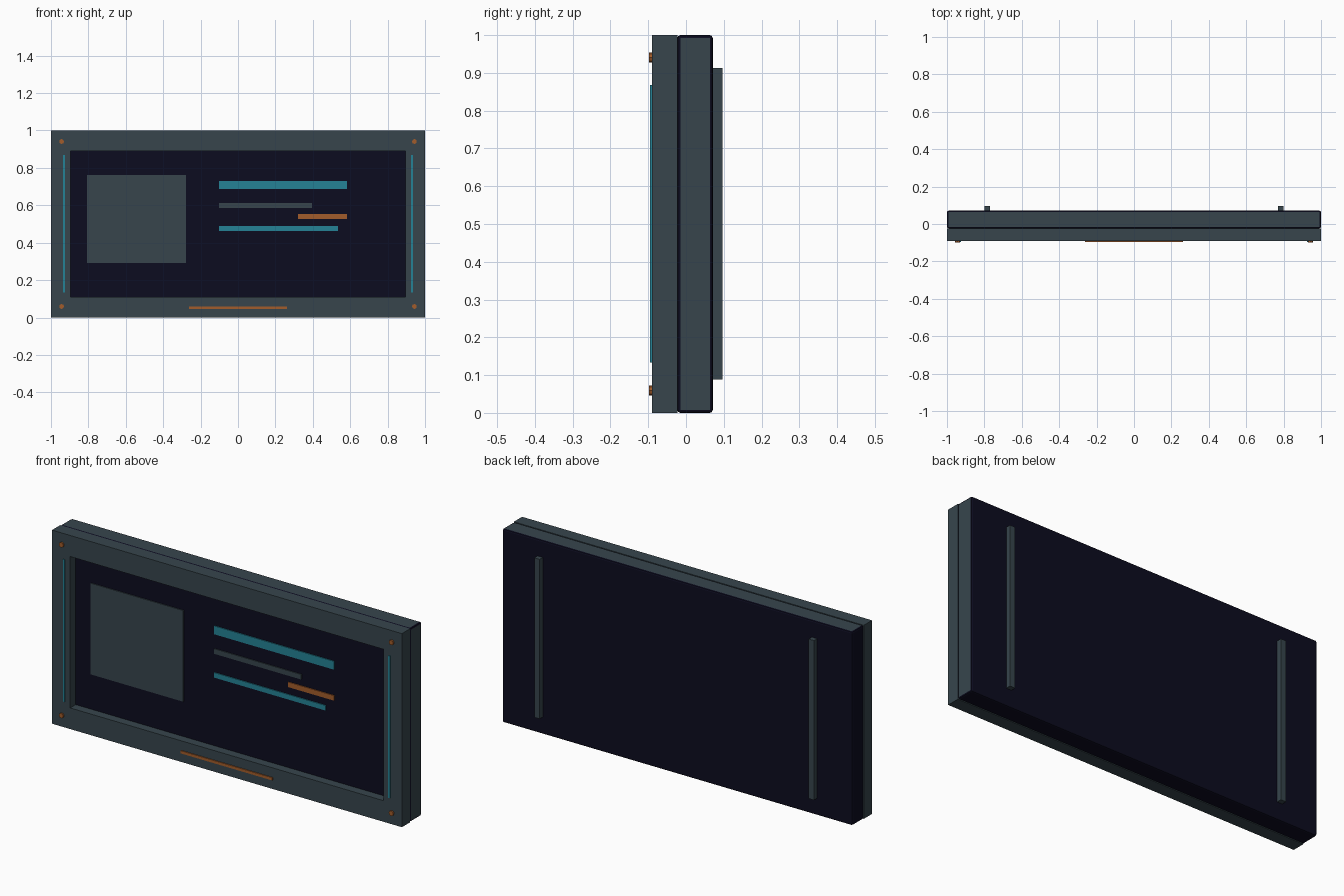
import bpy, bmesh, math
from mathutils import Matrix, Vector

if "Cube" in bpy.data.objects:
    bpy.data.objects.remove(bpy.data.objects["Cube"])


def material(name, rgb):
    m = bpy.data.materials.new(name)
    m.diffuse_color = (*rgb, 1.0)
    m.use_nodes = True
    m.node_tree.nodes["Principled BSDF"].inputs["Base Color"].default_value = m.diffuse_color
    return m


SLATE = material("slate grey", (0.038, 0.060, 0.073))
DARK = material("midnight navy", (0.0038, 0.0036, 0.0140))
TEAL = material("teal", (0.018, 0.225, 0.305))
ORANGE = material("burnt orange", (0.365, 0.107, 0.024))


def finish(name, bm, *mats):
    bmesh.ops.recalc_face_normals(bm, faces=bm.faces)
    me = bpy.data.meshes.new(name)
    bm.to_mesh(me)
    bm.free()
    for m in mats:
        me.materials.append(m)
    ob = bpy.data.objects.new(name, me)
    bpy.context.collection.objects.link(ob)
    return ob


def box_mesh(x0, x1, y0, y1, z0, z1):
    bm = bmesh.new()
    size = Matrix.Diagonal((x1 - x0, y1 - y0, z1 - z0, 1))
    centre = Vector(((x0 + x1) / 2, (y0 + y1) / 2, (z0 + z1) / 2))
    bmesh.ops.create_cube(bm, size=1, matrix=Matrix.Translation(centre) @ size)
    return bm


def box(name, mat, *bounds):
    return finish(name, box_mesh(*bounds), mat)


FRONT, SEAM, BACK, SCREEN = -0.09, -0.023, 0.071, -0.045

# Rear housing: navy with bevelled edges, slate top and right panels
bm = box_mesh(-1, 1, SEAM, BACK, 0, 1)
bmesh.ops.bevel(bm, geom=bm.edges[:], offset=0.008, segments=2,
                profile=0.5, affect='EDGES')
bm.normal_update()
for f in bm.faces:
    if f.normal.x > 0.99 or f.normal.z > 0.99:
        f.material_index = 1
finish("rear_housing", bm, DARK, SLATE)

# Front frame: rectangular ring
bm = bmesh.new()
rings = []
for hx, hz, y in ((1, 0.5, FRONT), (1, 0.5, SEAM),
                  (0.896, 0.391, SEAM), (0.896, 0.391, FRONT)):
    rings.append([bm.verts.new((sx * hx, y, 0.5 + sz * hz))
                  for sx, sz in ((-1, -1), (1, -1), (1, 1), (-1, 1))])
for i in range(4):
    a, b = rings[i], rings[(i + 1) % 4]
    for j in range(4):
        k = (j + 1) % 4
        bm.faces.new((a[j], a[k], b[k], b[j]))
finish("front_frame", bm, SLATE)

# Recessed screen and the plates displayed on it
box("screen", DARK, -0.896, 0.896, SCREEN, SEAM + 0.004, 0.109, 0.891)
for name, mat, x0, x1, z0, z1 in (
        ("picture_panel", SLATE, -0.807, -0.278, 0.291, 0.762),
        ("heading_bar", TEAL, -0.102, 0.583, 0.687, 0.730),
        ("detail_bar", SLATE, -0.102, 0.396, 0.586, 0.612),
        ("accent_bar", ORANGE, 0.320, 0.583, 0.527, 0.553),
        ("lower_bar", TEAL, -0.102, 0.535, 0.463, 0.489)):
    box(name, mat, x0, x1, SCREEN - 0.005, SCREEN + 0.002, z0, z1)

# Orange light bar on the lower frame
box("base_light_bar", ORANGE, -0.262, 0.262, -0.095, FRONT + 0.002, 0.046, 0.060)

for side, s in (("left", -1), ("right", 1)):
    # Side light strips and rear mounting rails
    box(side + "_light_strip", TEAL, s * 0.93 - 0.005, s * 0.93 + 0.005,
        -0.095, FRONT + 0.002, 0.134, 0.868)
    box(side + "_mounting_rail", SLATE, s * 0.784 - 0.015, s * 0.784 + 0.015,
        BACK - 0.005, 0.097, 0.089, 0.913)
    # Corner bolts
    for level, z in (("lower", 0.059), ("upper", 0.941)):
        bm = bmesh.new()
        bmesh.ops.create_cone(
            bm, cap_ends=True, segments=8, radius1=0.013, radius2=0.013, depth=0.012,
            matrix=Matrix.Translation((s * 0.943, -0.092, z))
            @ Matrix.Rotation(math.pi / 2, 4, 'X'))
        finish(f"{level}_{side}_bolt", bm, ORANGE)
